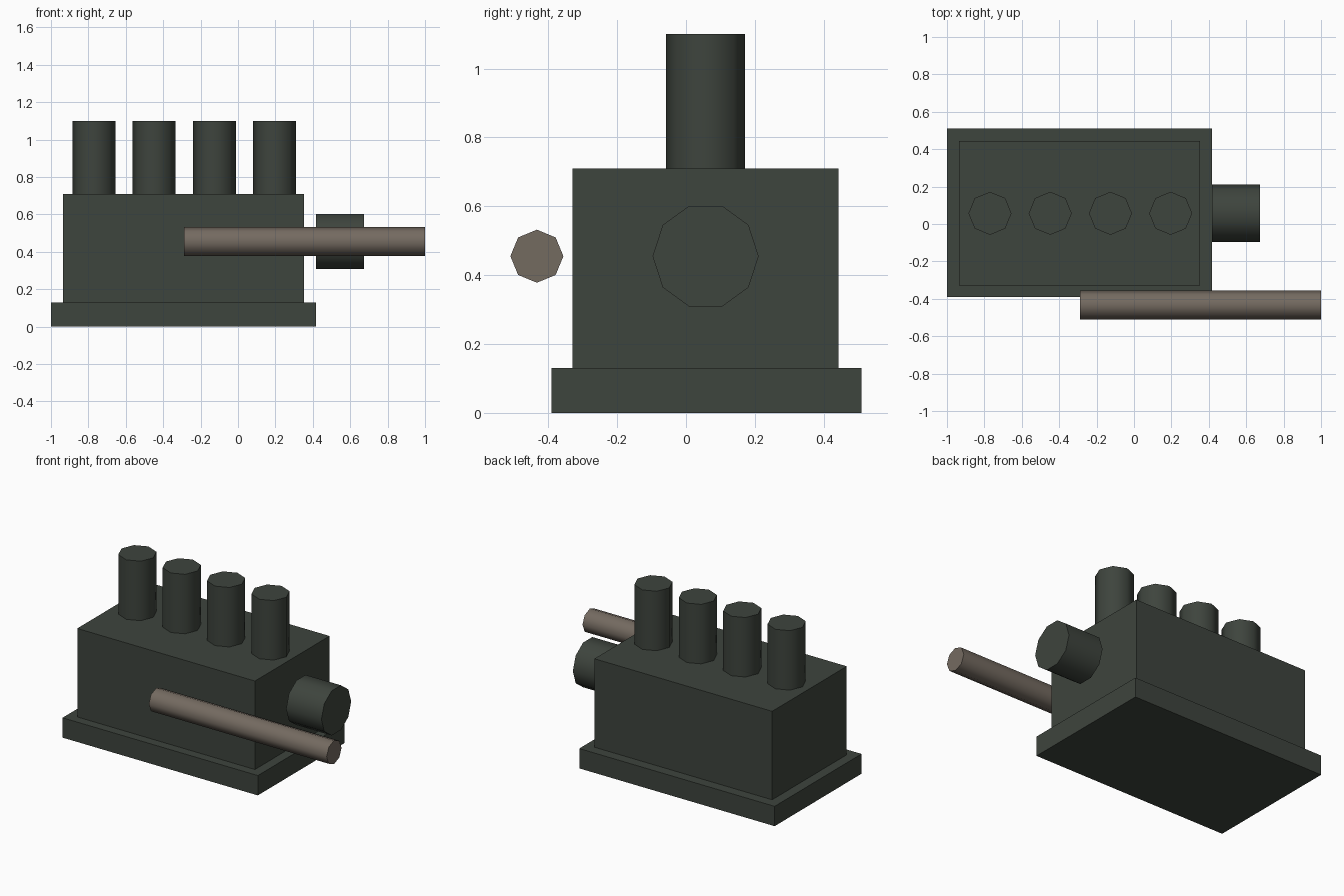
import bpy, math

if "Cube" in bpy.data.objects:
    bpy.data.objects.remove(bpy.data.objects["Cube"])


def material(name, rgb):
    m = bpy.data.materials.new(name)
    m.diffuse_color = (*rgb, 1)
    m.use_nodes = True
    m.node_tree.nodes["Principled BSDF"].inputs["Base Color"].default_value = m.diffuse_color
    return m


dark = material("dark_green_grey", (0.048, 0.058, 0.047))
brown = material("dull_brown", (0.175, 0.145, 0.118))


def box(name, x, y, z, mat):
    """Box spanning the given (low, high) ranges."""
    bpy.ops.mesh.primitive_cube_add(size=1, location=[sum(r) / 2 for r in (x, y, z)])
    ob = bpy.context.object
    ob.name = name
    ob.scale = [r[1] - r[0] for r in (x, y, z)]
    bpy.ops.object.transform_apply(location=False, rotation=False, scale=True)
    ob.data.materials.append(mat)


def cylinder(name, sides, radius, length, centre, mat, along_x=False):
    """Smooth-sided, flat-capped cylinder, upright or lying along x."""
    bpy.ops.mesh.primitive_cylinder_add(
        vertices=sides, radius=radius, depth=length, location=centre,
        rotation=(0, math.pi / 2 if along_x else 0, 0))
    ob = bpy.context.object
    ob.name = name
    ob.data.materials.append(mat)
    bpy.ops.object.shade_smooth_by_angle(angle=math.radians(60))


# Plinth and main block
box("base", (-1.0, 0.417), (-0.39, 0.51), (0, 0.13), dark)
box("body", (-0.935, 0.354), (-0.33, 0.443), (0.13, 0.71), dark)

# Row of four upright stacks
for i in range(4):
    cylinder(f"stack_{i + 1}", 8, 0.115, 0.39, (-0.77 + 0.322 * i, 0.057, 0.905), dark)

# Drum off the right end
cylinder("drum", 10, 0.154, 0.256, (0.545, 0.057, 0.455), dark, True)

# Long rod beside the front
cylinder("rod", 8, 0.077, 1.29, (0.355, -0.433, 0.455), brown, True)
